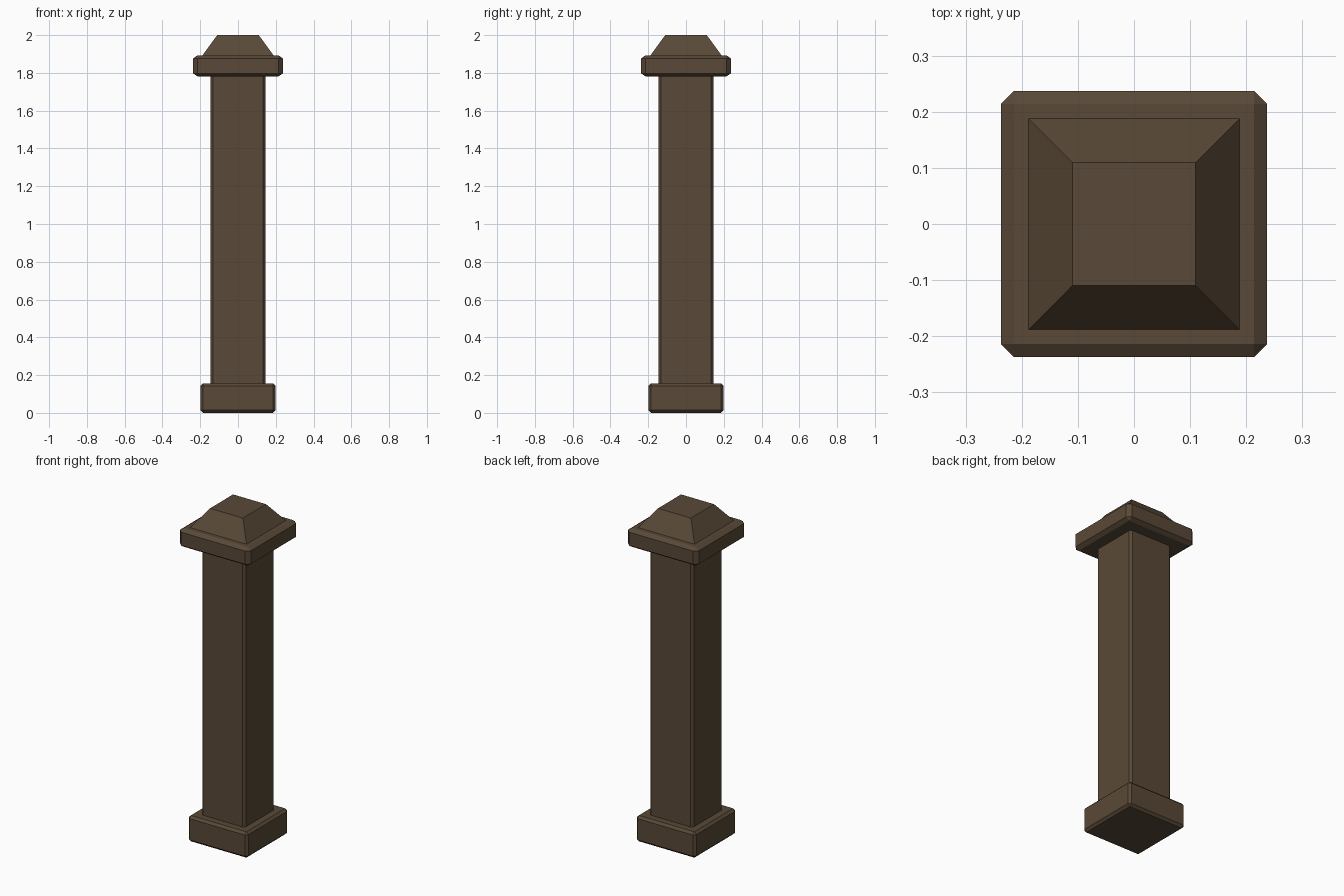
import bpy, bmesh, math
from mathutils import Matrix

if "Cube" in bpy.data.objects:
    bpy.data.objects.remove(bpy.data.objects["Cube"])

wood = bpy.data.materials.new("dark brown wood")
wood.diffuse_color = (0.100, 0.066, 0.038, 1.0)
wood.use_nodes = True
wood.node_tree.nodes["Principled BSDF"].inputs["Base Color"].default_value = wood.diffuse_color


def finish(bm, name):
    bmesh.ops.recalc_face_normals(bm, faces=bm.faces)
    mesh = bpy.data.meshes.new(name)
    bm.to_mesh(mesh)
    bm.free()
    mesh.materials.append(wood)
    obj = bpy.data.objects.new(name, mesh)
    bpy.context.collection.objects.link(obj)
    return obj


def chamfered_block(name, half, z0, z1, chamfer, chamfer_z):
    """Square block with flat chamfers; the vertical chamfer can be shallower."""
    k = chamfer_z / chamfer
    bm = bmesh.new()
    bmesh.ops.create_cube(bm, size=1.0)
    bmesh.ops.scale(bm, vec=(2 * half, 2 * half, (z1 - z0) / k), verts=bm.verts)
    bmesh.ops.bevel(bm, geom=bm.edges[:], offset=chamfer, offset_type='OFFSET',
                    segments=1, affect='EDGES', profile=0.5)
    bmesh.ops.scale(bm, vec=(1, 1, k), verts=bm.verts)
    bmesh.ops.translate(bm, vec=(0, 0, (z0 + z1) / 2), verts=bm.verts)
    return finish(bm, name)


# Plinth, shaft and overhanging cap slab
chamfered_block("base_plinth", 0.199, 0.0, 0.156, 0.014, 0.014)
chamfered_block("post_shaft", 0.146, 0.142, 1.79, 0.014, 0.010)
chamfered_block("cap_slab", 0.237, 1.781, 1.893, 0.023, 0.016)

# Truncated pyramid on top of the cap
bm = bmesh.new()
r2 = math.sqrt(2)
bmesh.ops.create_cone(bm, cap_ends=True, segments=4, radius1=0.188 * r2,
                      radius2=0.110 * r2, depth=0.107,
                      matrix=Matrix.Translation((0, 0, 1.9465)) @ Matrix.Rotation(math.pi / 4, 4, 'Z'))
# keep the sides square to the axes
for v in bm.verts:
    h = 0.188 if v.co.z < 1.95 else 0.110
    if min(abs(v.co.x), abs(v.co.y)) < 0.01:
        v.co.xy = Matrix.Rotation(math.pi / 4, 2) @ v.co.xy
    v.co.x = math.copysign(h, v.co.x)
    v.co.y = math.copysign(h, v.co.y)
finish(bm, "cap_pyramid")
